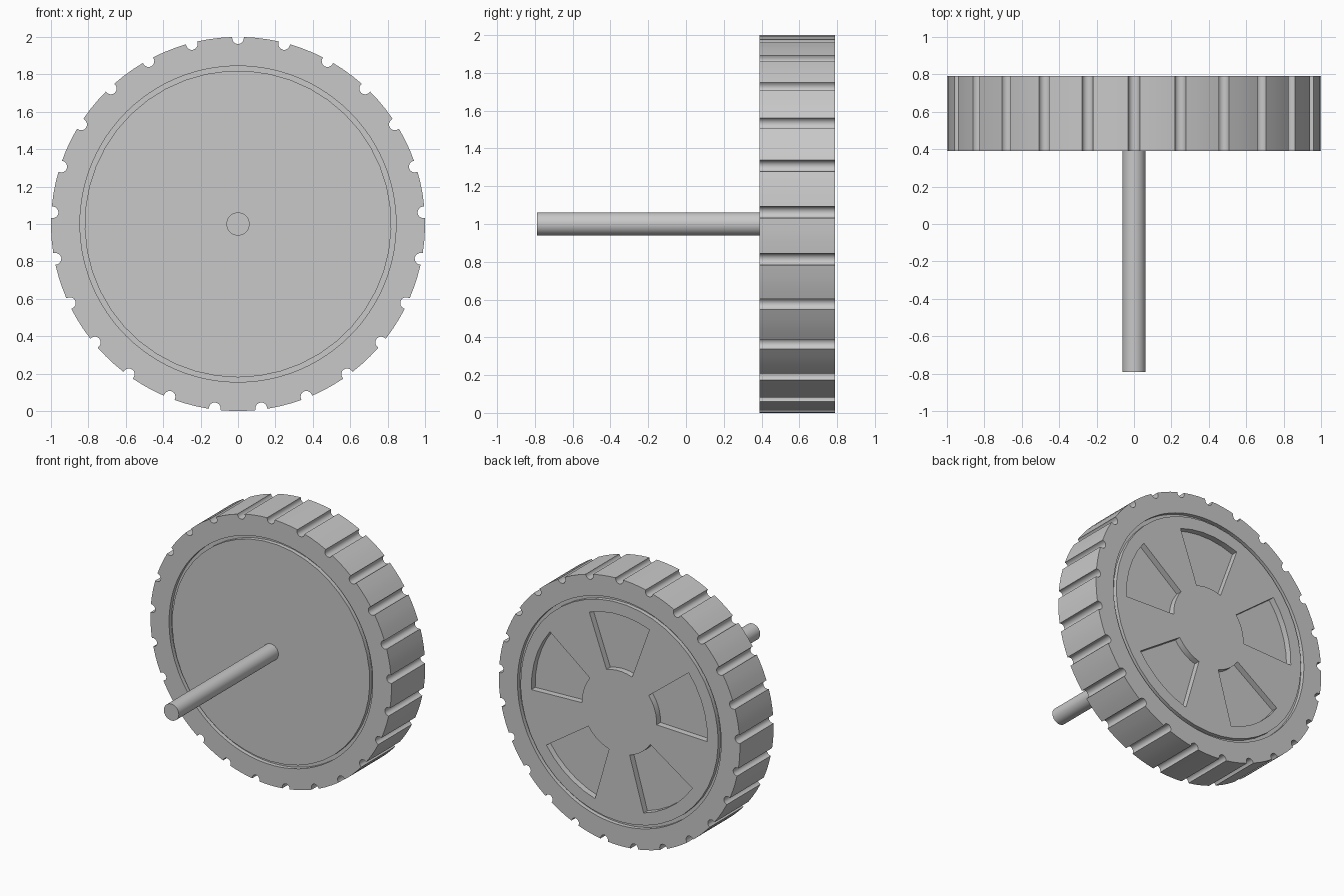
import bpy, bmesh
from math import sin, cos, radians, pi
from mathutils import Matrix, Vector

if "Cube" in bpy.data.objects:
    bpy.data.objects.remove(bpy.data.objects["Cube"], do_unlink=True)

FRONT, BACK, AXLE_END = 0.39, 0.79, -0.79
NOTCHES = 25
SIDES = 45

grey = bpy.data.materials.new("plain grey")
grey.use_nodes = True
grey.diffuse_color = (0.58, 0.58, 0.58, 1)
grey.node_tree.nodes["Principled BSDF"].inputs["Base Color"].default_value = grey.diffuse_color


def finish(name, bm):
    bmesh.ops.recalc_face_normals(bm, faces=bm.faces[:])
    mesh = bpy.data.meshes.new(name)
    bm.to_mesh(mesh)
    bm.free()
    mesh.materials.append(grey)
    obj = bpy.data.objects.new(name, mesh)
    bpy.context.collection.objects.link(obj)
    bpy.ops.object.select_all(action='DESELECT')
    obj.select_set(True)
    bpy.context.view_layer.objects.active = obj
    bpy.ops.object.shade_smooth_by_angle(angle=radians(30))
    return obj


def circle(radius):
    """Points around the wheel centre as (x, z), clockwise from the top."""
    angles = [radians(4) + 2 * pi * i / SIDES for i in range(SIDES)]
    return [Vector((radius * sin(a), radius * cos(a))) for a in angles]


def loop(bm, points, y):
    return [bm.verts.new((p.x, y, p.y + 1)) for p in points]


def strip(bm, a, b):
    """Closed band of quads between two loops."""
    n = len(a)
    return [bm.faces.new((a[i], a[(i + 1) % n], b[(i + 1) % n], b[i])) for i in range(n)]


def annulus(name, outer, inner, y0, y1):
    bm = bmesh.new()
    loops = [loop(bm, outer, y0), loop(bm, outer, y1),
             loop(bm, inner, y1), loop(bm, inner, y0)]
    for i in range(4):
        strip(bm, loops[i], loops[(i + 1) % 4])
    return finish(name, bm)


# Tyre: notched tread outline
tread = []
notch_radius, notch_centre = 0.031, 0.993
half_notch = 0.0312
step = 2 * pi / NOTCHES
for k in range(NOTCHES):
    a = k * step
    out, side = Vector((sin(a), cos(a))), Vector((cos(a), -sin(a)))
    for j in range(9):
        t = -pi / 2 + pi * j / 8
        tread.append(out * (notch_centre - notch_radius * cos(t)) + side * notch_radius * sin(t))
    for j in range(4):
        b = a + half_notch + (step - 2 * half_notch) * j / 3
        tread.append(Vector((sin(b), cos(b))))
annulus("tyre", tread, [p.normalized() * 0.845 for p in tread], FRONT, BACK)

# Floor of the thin groove between tyre and hub
annulus("groove_floor", circle(0.855), circle(0.80), FRONT + 0.03, BACK - 0.03)

# Hub disc with five recessed windows on the back
bm = bmesh.new()
front = loop(bm, circle(0.82), FRONT)
rim, window_top, window_base = [loop(bm, circle(r), BACK) for r in (0.82, 0.73, 0.31)]
bm.faces.new(front)
bm.faces.new(window_base)
strip(bm, front, rim)
strip(bm, rim, window_top)
spokes = strip(bm, window_top, window_base)
bmesh.ops.recalc_face_normals(bm, faces=bm.faces[:])
per_window = SIDES // 5
windows = [f for i, f in enumerate(spokes) if (i + 3) % per_window < 5]
bmesh.ops.inset_region(bm, faces=windows, thickness=0.0005, depth=-0.045, use_even_offset=True)
finish("hub", bm)

# Axle
bm = bmesh.new()
place = Matrix.Translation((0, (AXLE_END + FRONT) / 2, 1)) @ Matrix.Rotation(pi / 2, 4, 'X')
bmesh.ops.create_cone(bm, cap_ends=True, segments=32, radius1=0.062, radius2=0.062,
                      depth=FRONT - AXLE_END, matrix=place)
finish("axle", bm)
